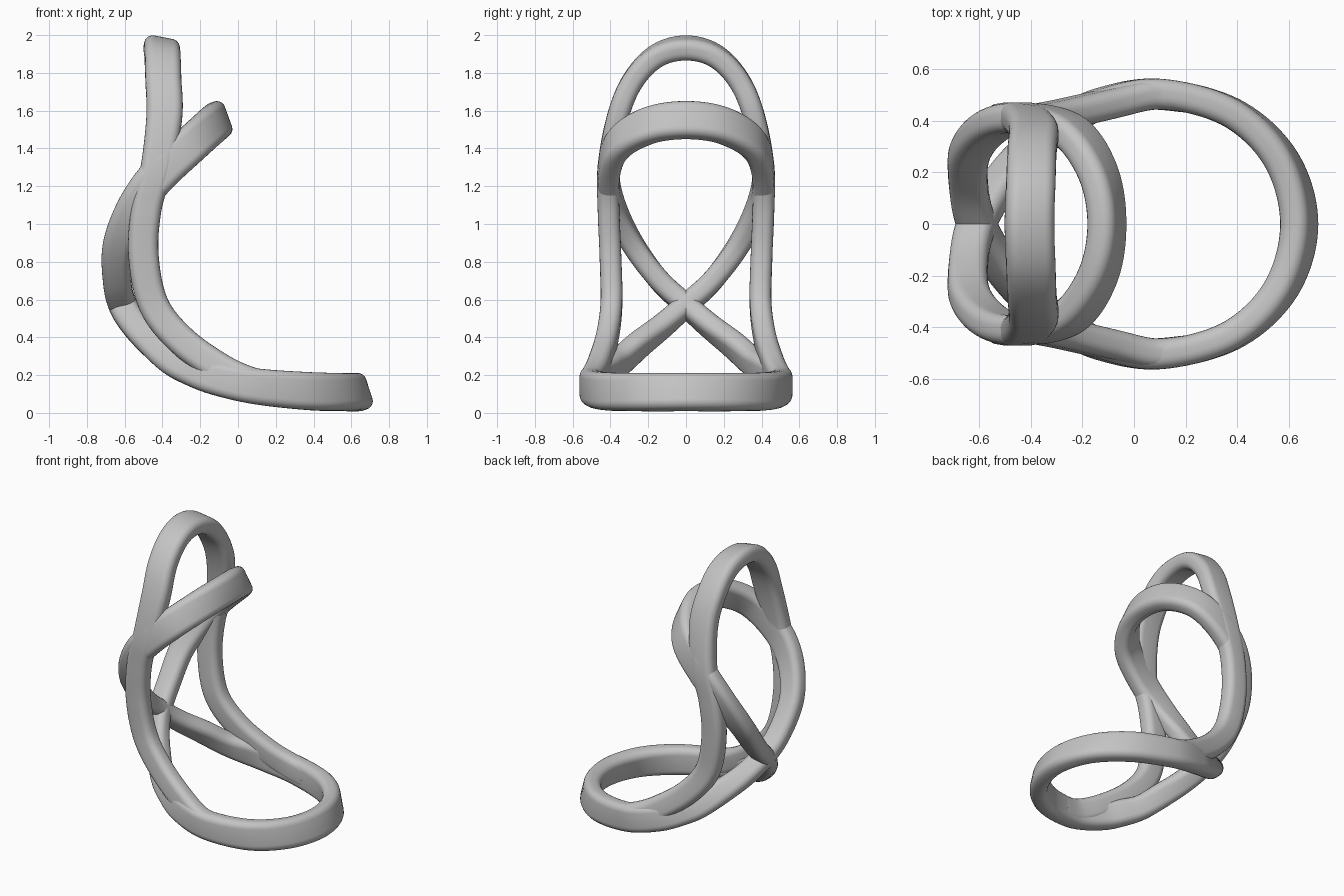
import bpy
import math
from mathutils import Vector

default_cube = bpy.data.objects.get("Cube")
if default_cube:
    bpy.data.objects.remove(default_cube, do_unlink=True)

# Single stone-grey material
grey = bpy.data.materials.new("plain grey")
grey.use_nodes = True
colour = (0.55, 0.55, 0.55, 1)
grey.diffuse_color = colour
grey.node_tree.nodes["Principled BSDF"].inputs["Base Color"].default_value = colour

THICKNESS = 0.115
CORNER = 0.045


def rounded_section(width, thickness, radius, steps=5):
    """Rounded rectangle outline as (along width, along thickness) pairs."""
    outline = []
    signs = [(1, 1), (-1, 1), (-1, -1), (1, -1)]
    for quarter, (sx, sy) in enumerate(signs):
        for i in range(steps + 1):
            a = (quarter + i / steps) * math.pi / 2
            outline.append((sx * (width / 2 - radius) + radius * math.cos(a),
                            sy * (thickness / 2 - radius) + radius * math.sin(a)))
    return outline


def smooth_path(keys, closed, steps=10):
    """Catmull-Rom interpolation through keys of x, y, z, lean, width."""
    count = len(keys)

    def key(i):
        return keys[i % count] if closed else keys[max(0, min(count - 1, i))]

    path = []
    for i in range(count if closed else count - 1):
        near = [key(i + offset) for offset in (-1, 0, 1, 2)]
        for s in range(steps):
            t = s / steps
            path.append([
                (2 * b + (c - a) * t + (2 * a - 5 * b + 4 * c - d) * t ** 2
                 + (3 * b - a - 3 * c + d) * t ** 3) / 2
                for a, b, c, d in zip(*near)])
    if not closed:
        path.append(list(keys[-1]))
    return path


def mirrored(keys, closed):
    """Append the y-mirrored half of a path, walked backwards."""
    other = [(x, -y, z, lean, w) for x, y, z, lean, w in reversed(keys)]
    return keys + (other[1:-1] if closed else other[1:])


def sweep(name, keys, closed):
    """Sweep the section along a path; its long side leans in the xz plane."""
    path = smooth_path(keys, closed)
    points = [Vector(p[:3]) for p in path]
    count = len(path)
    verts, faces = [], []
    for i, (_, _, _, lean, width) in enumerate(path):
        if closed:
            tangent = points[(i + 1) % count] - points[i - 1]
        else:
            tangent = points[min(i + 1, count - 1)] - points[max(i - 1, 0)]
        tangent.normalize()
        angle = math.radians(lean)
        wide = Vector((math.cos(angle), 0, math.sin(angle)))
        wide = (wide - tangent * wide.dot(tangent)).normalized()
        thin = tangent.cross(wide)
        section = rounded_section(width, THICKNESS, CORNER)
        verts += [points[i] + wide * u + thin * v for u, v in section]
    sides = len(section)
    for i in range(count if closed else count - 1):
        j = (i + 1) % count
        for k in range(sides):
            n = (k + 1) % sides
            faces.append((i * sides + k, i * sides + n, j * sides + n, j * sides + k))
    if not closed:
        faces.append(tuple(reversed(range(sides))))
        faces.append(tuple(range((count - 1) * sides, count * sides)))
    mesh = bpy.data.meshes.new(name)
    mesh.from_pydata(verts, [], faces)
    mesh.materials.append(grey)
    obj = bpy.data.objects.new(name, mesh)
    bpy.context.collection.objects.link(obj)
    bpy.ops.object.select_all(action="DESELECT")
    obj.select_set(True)
    bpy.context.view_layer.objects.active = obj
    # Consistent outward normals
    bpy.ops.object.mode_set(mode="EDIT")
    bpy.ops.mesh.select_all(action="SELECT")
    bpy.ops.mesh.normals_make_consistent(inside=False)
    bpy.ops.object.mode_set(mode="OBJECT")
    bpy.ops.object.shade_smooth_by_angle(angle=math.radians(40))
    return obj


# Folded figure-eight: base ring, crossing at the back, upper ring
base_ring = [
    (.64, 0, .11, 108, .2), (.57, .25, .11, 104, .2), (.38, .43, .115, 96, .2),
    (.1, .505, .14, 86, .19), (-.12, .47, .185, 73, .18), (-.26, .4, .235, 63, .17),
    (-.35, .34, .28, 54, .16), (-.44, .25, .36, 42, .16), (-.54, .125, .46, 26, .15),
]
upper_ring = [
    (-.61, 0, .57, 12, .15), (-.64, -.14, .7, 3, .15), (-.635, -.28, .89, -14, .16),
    (-.55, -.38, 1.09, -34, .18), (-.42, -.41, 1.26, -46, .2),
    (-.25, -.36, 1.42, -53, .2), (-.14, -.2, 1.52, -64, .2), (-.105, 0, 1.55, -70, .2),
]
sweep("figure_eight_band", mirrored(base_ring + upper_ring, True), True)

# Tall arch whose legs sweep down into the base ring
arch_leg = [
    (.2, .49, .135, 84, .17), (.06, .5, .16, 70, .17), (-.1, .465, .24, 58, .16),
    (-.3, .42, .385, 46, .16), (-.445, .395, .57, 27, .16), (-.5, .4, .83, 3, .16),
    (-.485, .41, 1.08, -10, .16), (-.43, .41, 1.3, -12, .17),
    (-.39, .36, 1.57, -2, .19), (-.395, .28, 1.76, -3, .19),
    (-.4, .155, 1.89, -8, .19), (-.405, 0, 1.932, -11, .19),
]
sweep("tall_arch_band", mirrored(arch_leg, False), False)
